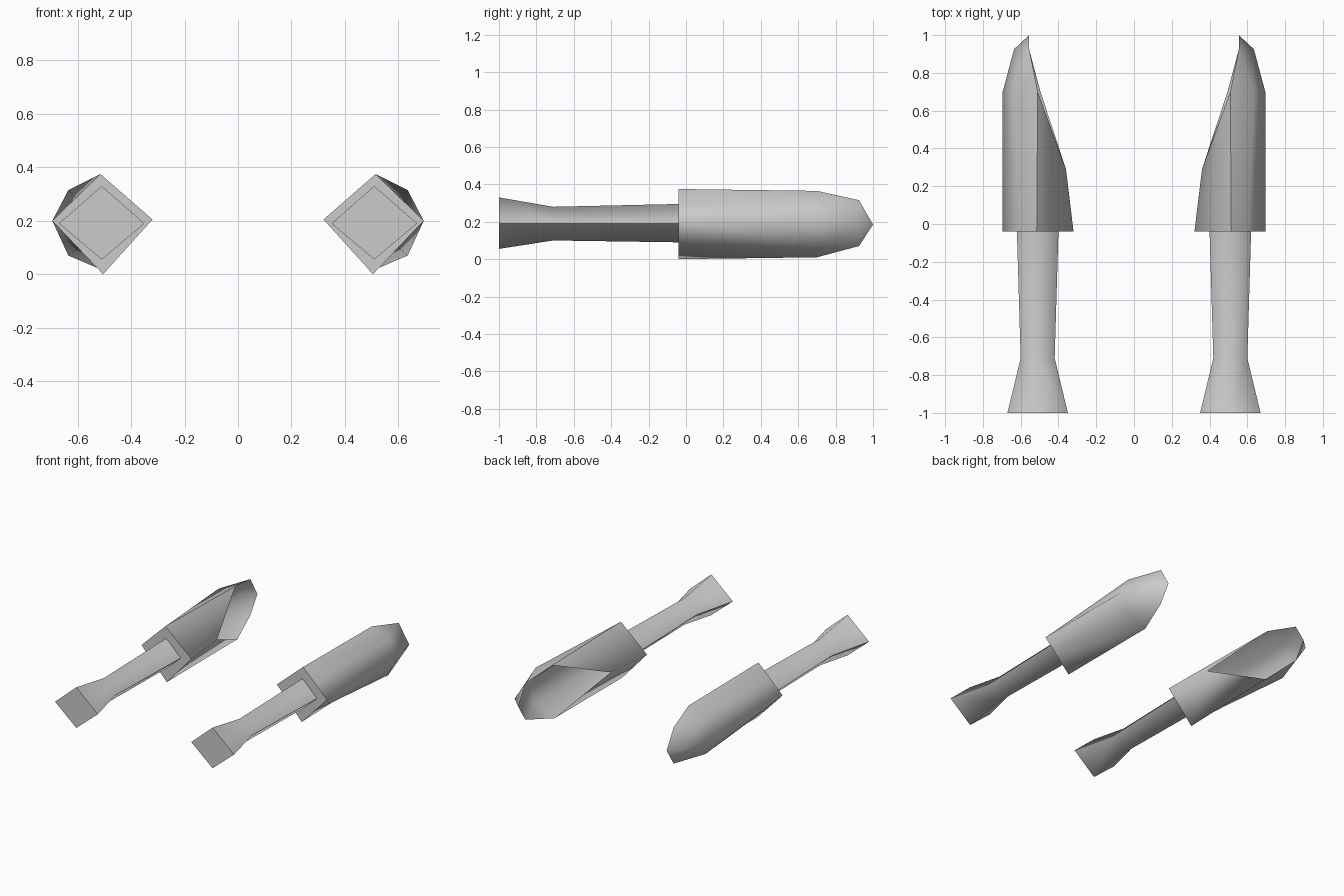
import bpy, bmesh

cube = bpy.data.objects.get("Cube")
if cube:
    bpy.data.objects.remove(cube, do_unlink=True)

grey = bpy.data.materials.new("light_grey")
grey.use_nodes = True
colour = (0.6, 0.6, 0.6, 1)
grey.diffuse_color = colour
grey.node_tree.nodes["Principled BSDF"].inputs["Base Color"].default_value = colour


def build(name, points, faces, sharp, side):
    """Mesh from named points; 'sharp' lists point pairs whose edge stays hard."""
    bm = bmesh.new()
    v = {k: bm.verts.new((side * x, y, z)) for k, (x, y, z) in points.items()}
    for f in faces:
        bm.faces.new([v[k] for k in f.split()])
    bmesh.ops.recalc_face_normals(bm, faces=bm.faces)
    for f in bm.faces:
        f.smooth = True
    for pair in sharp:
        a, b = pair.split()
        edge = bm.edges.get((v[a], v[b]))
        if edge:
            edge.smooth = False
    mesh = bpy.data.meshes.new(name)
    bm.to_mesh(mesh)
    bm.free()
    mesh.materials.append(grey)
    obj = bpy.data.objects.new(name, mesh)
    bpy.context.collection.objects.link(obj)


# Scooped housing: diamond collar, rounder shoulder, pointed nose, open inner side
housing = {
    "top": (0.515, -0.04, 0.375), "out": (0.695, -0.04, 0.2),
    "bot": (0.505, -0.04, 0.0), "inn": (0.32, -0.04, 0.205),
    "upmid": (0.605, -0.04, 0.288), "lowmid": (0.60, -0.04, 0.10),
    "top1": (0.51, 0.7, 0.365), "up1": (0.635, 0.7, 0.315),
    "out1": (0.695, 0.7, 0.2), "low1": (0.635, 0.7, 0.07),
    "bot1": (0.495, 0.7, 0.01), "notch": (0.36, 0.29, 0.2),
    "ntop": (0.555, 0.925, 0.315), "nout": (0.635, 0.925, 0.19),
    "nbot": (0.555, 0.925, 0.07), "tip": (0.555, 1.0, 0.185),
}
housing_faces = [
    "top upmid out lowmid bot inn",
    "top upmid up1 top1", "upmid out out1 up1",
    "out lowmid low1 out1", "lowmid bot bot1 low1",
    "bot inn notch bot1", "inn top top1 notch",
    "top1 up1 ntop", "up1 nout ntop", "up1 out1 nout",
    "out1 low1 nout", "low1 nbot nout", "low1 bot1 nbot",
    "ntop nout tip", "nout nbot tip",
]
housing_sharp = ["top upmid", "upmid out", "out lowmid", "lowmid bot",
                 "bot inn", "inn top", "top top1"]

# Waisted diamond shaft: centre x, half width, low z, high z at each station
stations = [(-1.0, 0.51, 0.16, 0.055, 0.33),
            (-0.71, 0.51, 0.09, 0.10, 0.28),
            (-0.04, 0.51, 0.11, 0.09, 0.295)]
shaft, shaft_faces, shaft_sharp = {}, [], []
corners = "tobi"
for i, (y, x, w, low, high) in enumerate(stations):
    ring = [(x, y, high), (x + w, y, 0.19), (x, y, low), (x - w, y, 0.19)]
    shaft.update({f"{c}{i}": p for c, p in zip(corners, ring)})
    if i:
        for c, d in zip(corners, corners[1:] + corners[0]):
            shaft_faces.append(f"{c}{i-1} {d}{i-1} {d}{i} {c}{i}")
        shaft_sharp += [f"{c}{i-1} {c}{i}" for c in "oi"]
for i in (0, len(stations) - 1):
    shaft_faces.append(" ".join(f"{c}{i}" for c in corners))
    shaft_sharp += [f"{c}{i} {d}{i}" for c, d in zip(corners, corners[1:] + corners[0])]

for label, side in (("left", 1), ("right", -1)):
    build(label + "_housing", housing, housing_faces, housing_sharp, side)
    build(label + "_shaft", shaft, shaft_faces, shaft_sharp, side)
